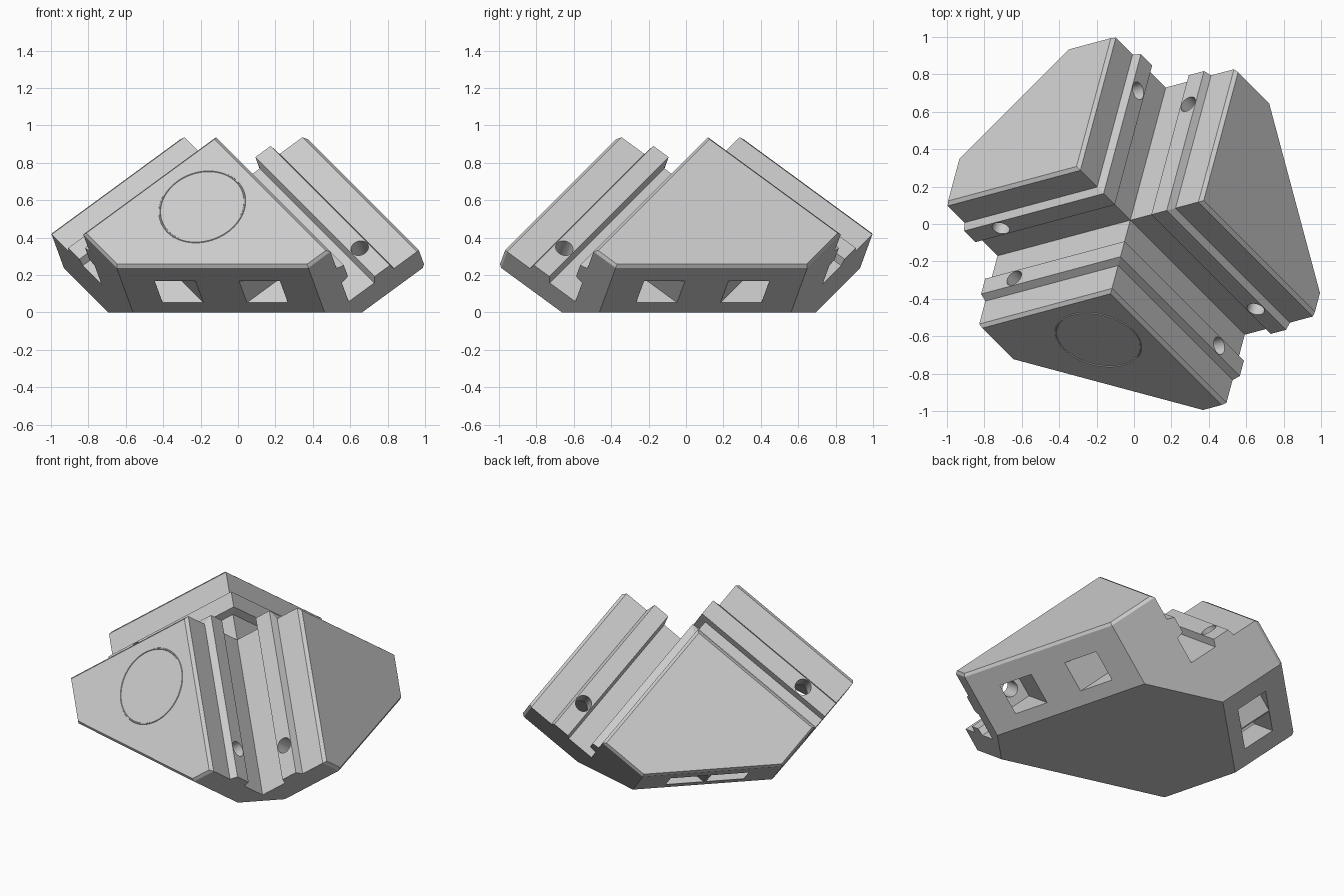
import bpy, bmesh, math
from mathutils import Matrix, Vector

cube = bpy.data.objects.get("Cube")
if cube:
    bpy.data.objects.remove(cube, do_unlink=True)

# Three orthogonal legs descend from the central inner corner
CENTRE = Vector((-0.02, 0.02, 0.67))
LEGS = [Vector((math.cos(math.radians(az)) * math.sqrt(2 / 3),
                math.sin(math.radians(az)) * math.sqrt(2 / 3),
                -math.sqrt(1 / 3))) for az in (75, 315, 195)]
FRAME = Matrix.Translation(CENTRE) @ Matrix(LEGS).transposed().to_4x4()
GROUND = CENTRE.z * math.sqrt(3)
LENGTH = [0.9, 1.06, 0.9]
WIDTH, REACH, RAIL = 0.48, 1.21, 0.045
MID, FLAT, POCKET, FLOOR = -WIDTH / 2, 0.052, 0.08, 0.13
SEGMENTS = 24

grey = bpy.data.materials.new("light grey plastic")
grey.use_nodes = True
colour = (0.6, 0.6, 0.6, 1)
grey.diffuse_color = colour
grey.node_tree.nodes["Principled BSDF"].inputs["Base Color"].default_value = colour


def point(i, u, j, v, k, w):
    p = [0, 0, 0]
    p[i], p[j], p[k] = u, v, w
    return Vector(p)


def holed_quad(bm, corners, radius=0.048):
    """Fill a quad round a circular hole and return the circle."""
    centre = sum((c.co for c in corners), Vector()) / 4
    e1 = (corners[1].co - corners[0].co).normalized()
    e2 = (corners[3].co - corners[0].co).normalized()
    circle = []
    for m in range(SEGMENTS):
        t = math.radians(225) + math.tau * m / SEGMENTS
        circle.append(bm.verts.new(centre + radius * (math.cos(t) * e1 + math.sin(t) * e2)))
    quarter = SEGMENTS // 4
    for q in range(4):
        arc = [circle[m % SEGMENTS] for m in range(q * quarter, (q + 1) * quarter + 1)]
        bm.faces.new([corners[q], corners[(q + 1) % 4]] + arc[::-1])
    return circle


def outline(la, lb, o, e):
    """Plate outline, with points at the screw holes and pocket mouths."""
    a, b, r = la - e, lb - e, REACH - 1.4 * e
    p, q = la - 0.21, lb - 0.21
    return [(o, o), (p - FLAT, o), (p + FLAT, o), (a, o), (a, r - a),
            (p + POCKET, r - p - POCKET), (p - POCKET, r - p + POCKET),
            (r - q + POCKET, q - POCKET), (r - q - POCKET, q + POCKET),
            (r - b, b), (o, b), (o, q + FLAT), (o, q - FLAT)]


def add_plate(bm, k):
    """Plate with a rail round its inner edges, two screw holes and two pockets."""
    i, j = (k + 1) % 3, (k + 2) % 3
    levels = [(-WIDTH, 0.018, 0.012), (-WIDTH + 0.018, 0, 0), (MID - 0.1, 0, 0),
              (MID - 0.067, 0, 0), (MID - FLAT, -RAIL, 0), (MID + FLAT, -RAIL, 0),
              (MID + 0.067, 0, 0), (MID + 0.1, 0, 0), (0, 0, 0)]
    low, high, rail = 2, 7, 4
    rings = [[bm.verts.new(point(i, u, j, v, k, w))
              for u, v in outline(LENGTH[i], LENGTH[j], o, e)] for w, o, e in levels]
    count = len(rings[0])
    bm.faces.new(rings[0])

    # Walls, leaving openings for holes and pockets
    for level in range(len(levels) - 1):
        lower, upper = rings[level], rings[level + 1]
        for n in range(count):
            hole = level == rail and n in (1, 11)
            mouth = low <= level < high and n in (5, 7)
            if not hole and not mouth:
                m = (n + 1) % count
                bm.faces.new((lower[n], lower[m], upper[m], upper[n]))

    # Pockets, floors and the tubes through to the rails
    for axis, near, far, left, right in ((j, 1, 2, 6, 5), (i, 12, 11, 7, 8)):
        mouth = [rings[low][left], rings[low][right], rings[high][right], rings[high][left]]
        floor = []
        for v in mouth:
            co = v.co.copy()
            co[axis] = FLOOR
            floor.append(bm.verts.new(co))
        for side, s, t in ((right, 1, 2), (left, 0, 3)):
            column = [rings[level][side] for level in range(low, high + 1)]
            bm.faces.new(column + [floor[t], floor[s]])
        for s, t in ((0, 1), (2, 3)):
            bm.faces.new((mouth[s], mouth[t], floor[t], floor[s]))
        inner = holed_quad(bm, floor)
        outer = holed_quad(bm, [rings[rail][near], rings[rail][far],
                                rings[rail + 1][far], rings[rail + 1][near]])
        for m in range(SEGMENTS):
            n = (m + 1) % SEGMENTS
            bm.faces.new((inner[m], inner[n], outer[n], outer[m]))


# Corner body: three plates trimmed at the ground
bm = bmesh.new()
for k in range(3):
    add_plate(bm, k)
bmesh.ops.bisect_plane(bm, geom=bm.verts[:] + bm.edges[:] + bm.faces[:], dist=1e-5,
                       plane_co=Vector((1, 1, 1)) * GROUND / 3,
                       plane_no=Vector((1, 1, 1)).normalized(), clear_outer=True)

# Small triangular end of each leg
for k in range(3):
    i, j = (k + 1) % 3, (k + 2) % 3
    rest = GROUND - LENGTH[k]
    bm.faces.new([bm.verts.new(point(i, u, j, v, k, LENGTH[k]))
                  for u, v in ((0, 0), (rest, 0), (0, rest))])

# Weld the parts and close the underside
bmesh.ops.remove_doubles(bm, verts=bm.verts[:], dist=1e-4)
bmesh.ops.holes_fill(bm, edges=[e for e in bm.edges if e.is_boundary], sides=0)
bm.transform(FRAME)
bm.normal_update()
bmesh.ops.recalc_face_normals(bm, faces=bm.faces[:])
mesh = bpy.data.meshes.new("corner_bracket")
bm.to_mesh(mesh)
bm.free()
mesh.materials.append(grey)
body = bpy.data.objects.new("corner_bracket", mesh)
bpy.context.scene.collection.objects.link(body)

# Plain thin ring on the front plate
bpy.ops.mesh.primitive_torus_add(
    major_segments=64, minor_segments=6, major_radius=0.233, minor_radius=0.005,
    location=FRAME @ Vector((-WIDTH, 0.33, 0.33)),
    rotation=(-LEGS[0]).to_track_quat('Z', 'Y').to_euler())
ring = bpy.context.object
ring.name = "front_ring"
ring.data.materials.append(grey)

bpy.ops.object.select_all(action='DESELECT')
body.select_set(True)
bpy.context.view_layer.objects.active = body
bpy.ops.object.shade_smooth_by_angle(angle=math.radians(25))
